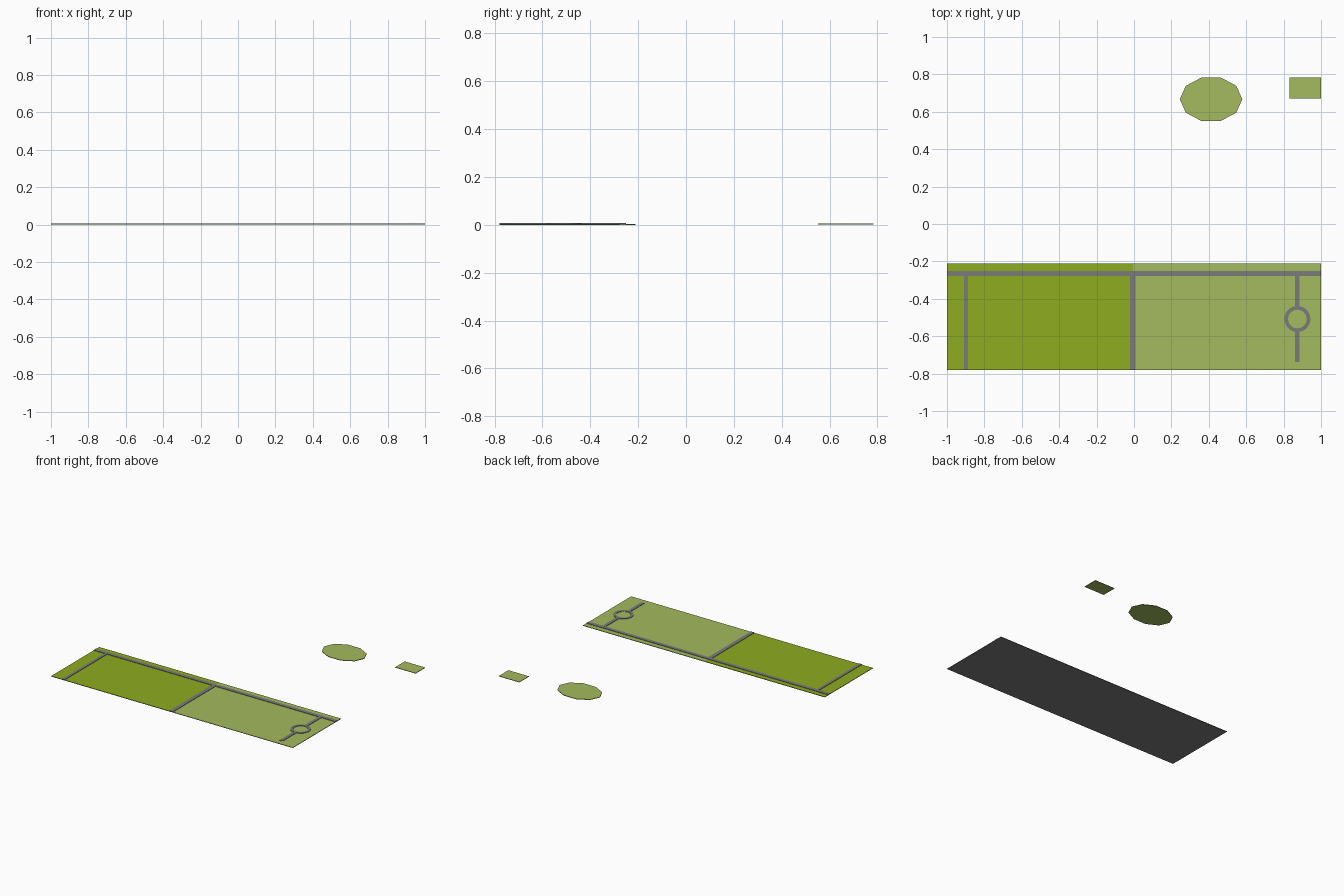
import bpy, bmesh, math

if "Cube" in bpy.data.objects:
    bpy.data.objects.remove(bpy.data.objects["Cube"])


def material(name, rgb):
    m = bpy.data.materials.new(name)
    lin = [((c / 255 + 0.055) / 1.055) ** 2.4 for c in rgb]
    m.diffuse_color = (*lin, 1)
    m.use_nodes = True
    m.node_tree.nodes["Principled BSDF"].inputs["Base Color"].default_value = m.diffuse_color
    return m


LIGHT = material("light_green", (163, 187, 94))
DARK = material("dark_green", (142, 172, 32))
GREY = material("path_grey", (123, 123, 123))


def finish(name, bm, mat):
    bmesh.ops.recalc_face_normals(bm, faces=bm.faces)
    me = bpy.data.meshes.new(name)
    bm.to_mesh(me)
    bm.free()
    me.materials.append(mat)
    ob = bpy.data.objects.new(name, me)
    bpy.context.collection.objects.link(ob)


def plate(name, outline, z0, z1, mat):
    bm = bmesh.new()
    low = [bm.verts.new((x, y, z0)) for x, y in outline]
    high = [bm.verts.new((x, y, z1)) for x, y in outline]
    bm.faces.new(low)
    bm.faces.new(high)
    n = len(outline)
    for i in range(n):
        j = (i + 1) % n
        bm.faces.new((low[i], low[j], high[j], high[i]))
    finish(name, bm, mat)


def box(name, x0, x1, y0, y1, z0, z1, mat):
    plate(name, [(x0, y0), (x1, y0), (x1, y1), (x0, y1)], z0, z1, mat)


def ellipse(cx, cy, rx, ry, n):
    return [(cx + rx * math.cos(math.tau * i / n), cy + ry * math.sin(math.tau * i / n))
            for i in range(n)]


def ring(name, cx, cy, r0, r1, n, z0, z1, mat):
    bm = bmesh.new()
    loops = [[bm.verts.new((x, y, z)) for x, y in ellipse(cx, cy, r, r, n)]
             for r, z in ((r0, z0), (r1, z0), (r1, z1), (r0, z1))]
    for k in range(4):
        a, b = loops[k], loops[(k + 1) % 4]
        for i in range(n):
            j = (i + 1) % n
            bm.faces.new((a[i], a[j], b[j], b[i]))
    finish(name, bm, mat)


S, N = -0.78, -0.212          # south and north edge of the field
Z1, Z2, Z3 = 0.002, 0.004, 0.007

# Base slab and the two lawns
box("base_slab", -1, 1, S, N, 0, Z1, GREY)
box("left_lawn", -1, -0.006, S, N, Z1, Z2, DARK)
box("right_lawn", -0.006, 1, S, N, Z1, Z2, LIGHT)

# Paths
box("long_path", -1, 1, -0.279, -0.251, Z2, Z3, GREY)
box("left_path", -0.91, -0.888, S, -0.279, Z2, Z3, GREY)
box("middle_path", -0.021, 0.009, S, -0.279, Z2, Z3, GREY)
box("right_path_upper", 0.861, 0.886, -0.444, -0.279, Z2, Z3, GREY)
box("right_path_lower", 0.861, 0.886, -0.738, -0.573, Z2, Z3, GREY)
ring("round_path", 0.8735, -0.508, 0.05, 0.07, 20, Z2, Z3, GREY)

# Detached lawns
plate("oval_lawn", ellipse(0.412, 0.667, 0.167, 0.122, 10), 0.002, 0.006, LIGHT)
box("small_lawn", 0.831, 1, 0.671, 0.783, 0.002, 0.006, LIGHT)
